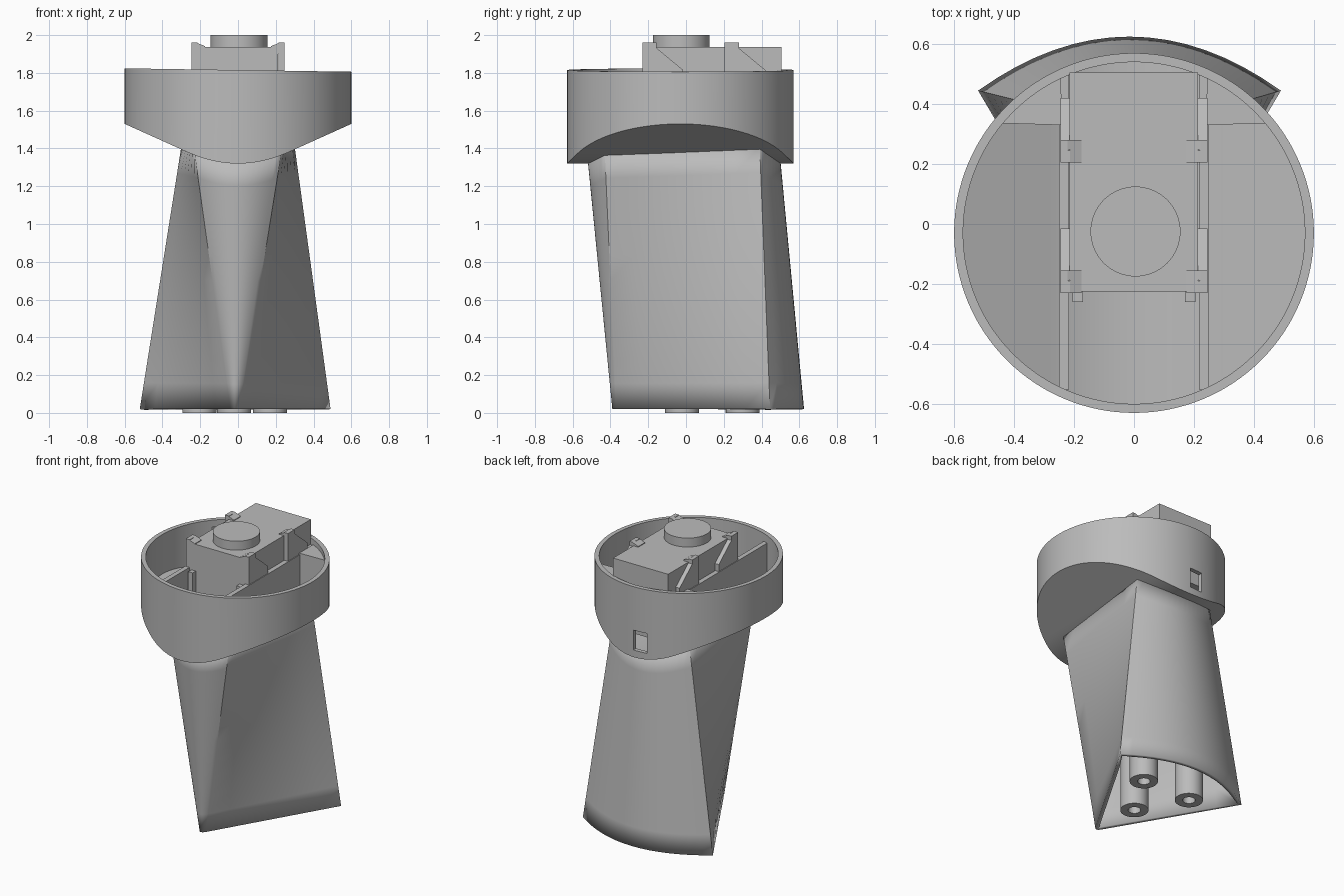
import bpy, bmesh, math
from mathutils import Vector

cube = bpy.data.objects.get("Cube")
if cube:
    bpy.data.objects.remove(cube, do_unlink=True)

grey = bpy.data.materials.new("plain grey")
grey.use_nodes = True
COLOUR = (0.5, 0.5, 0.5, 1)
grey.diffuse_color = COLOUR
grey.node_tree.nodes["Principled BSDF"].inputs["Base Color"].default_value = COLOUR

YC = -0.03          # ring centre in y
R_OUT, R_IN = 0.6, 0.57
SKIN = 0.03


def underside(x):
    """Keel-like underside: rounded in the middle, straight outwards."""
    a = abs(x)
    return 1.32 + 0.84 * a * a if a < 0.28 else 1.386 + 0.45 * (a - 0.28)


def finish(bm, name, smooth=False):
    bmesh.ops.recalc_face_normals(bm, faces=bm.faces)
    mesh = bpy.data.meshes.new(name)
    bm.to_mesh(mesh)
    bm.free()
    mesh.materials.append(grey)
    obj = bpy.data.objects.new(name, mesh)
    bpy.context.collection.objects.link(obj)
    if smooth:
        bpy.ops.object.select_all(action='DESELECT')
        obj.select_set(True)
        bpy.context.view_layer.objects.active = obj
        bpy.ops.object.shade_smooth_by_angle(angle=math.radians(30))
    return obj


def prism(name, low, high):
    """Closed solid between two matching point loops."""
    bm = bmesh.new()
    a = [bm.verts.new(p) for p in low]
    b = [bm.verts.new(p) for p in high]
    bm.faces.new(a)
    bm.faces.new(b)
    for i in range(len(a)):
        j = (i + 1) % len(a)
        bm.faces.new((a[i], a[j], b[j], b[i]))
    return finish(bm, name)


def box(name, x0, x1, y0, y1, z0, z1):
    ring = [(x0, y0), (x1, y0), (x1, y1), (x0, y1)]
    return prism(name, [(x, y, z0) for x, y in ring], [(x, y, z1) for x, y in ring])


def tube(name, x, y, z0, z1, r, hole=0, n=48):
    """Cylinder, with a bore when hole is set."""
    bm = bmesh.new()
    def loop(rad, z):
        return [bm.verts.new((x + rad * math.cos(math.tau * i / n),
                              y + rad * math.sin(math.tau * i / n), z)) for i in range(n)]
    loops = [loop(r, z0), loop(r, z1)]
    if hole:
        loops += [loop(hole, z1), loop(hole, z0)]
        loops.append(loops[0])
    else:
        bm.faces.new(loops[0])
        bm.faces.new(loops[1])
    for a, b in zip(loops, loops[1:]):
        for i in range(n):
            j = (i + 1) % n
            bm.faces.new((a[i], a[j], b[j], b[i]))
    return finish(bm, name, True)


# Round dish: outer and inner walls, rim, keel-shaped underside and floor
def make_dish():
    n = 128
    bm = bmesh.new()

    def loop(r, height):
        out = []
        for i in range(n):
            t = math.tau * i / n
            x = r * math.cos(t)
            out.append(bm.verts.new((x, YC + r * math.sin(t), height(x))))
        return out

    rim = lambda x: 1.815 - 0.015 * x
    loops = [loop(R_OUT, underside), loop(R_OUT, rim), loop(R_IN, rim),
             loop(R_IN, lambda x: underside(x) + SKIN)]
    for a, b in zip(loops, loops[1:]):
        for i in range(n):
            j = (i + 1) % n
            bm.faces.new((a[i], a[j], b[j], b[i]))
    # chord strips close the underside and the floor
    for lp in (loops[0], loops[3]):
        for i in range(n // 2):
            quad = [lp[i], lp[i + 1], lp[(n - i - 1) % n], lp[(n - i) % n]]
            bm.faces.new(list(dict.fromkeys(quad)))
    return finish(bm, "dish", True)


dish = make_dish()

# Small rectangular window through the back of the dish wall
cutter = box("window_cutter", -0.09, 0.01, 0.5, 0.7, 1.37, 1.51)
cutter.hide_render = True
cut = dish.modifiers.new("window", 'BOOLEAN')
cut.object = cutter
cut.solver = 'EXACT'
bpy.context.view_layer.objects.active = dish
bpy.ops.object.modifier_apply(modifier=cut.name)
bpy.data.objects.remove(cutter, do_unlink=True)


# Hollow leg lofted from a broad top section to a wedge at the foot
def section(front_w, front_y, front_b, back_w, back_y, back_b, shift=0, n=16, sides=6):
    pts = []
    for i in range(n + 1):
        t = 2 * i / n - 1
        pts.append(Vector((front_w * t, front_y - front_b * (1 - t * t), 0)))
    a, b = Vector((front_w, front_y, 0)), Vector((back_w, back_y, 0))
    pts += [a.lerp(b, i / sides) for i in range(1, sides)]
    for i in range(n + 1):
        t = 1 - 2 * i / n
        pts.append(Vector((back_w * t, back_y + back_b * (1 - t * t), 0)))
    mirror = lambda p: Vector((-p.x, p.y, 0))
    pts += [mirror(b.lerp(a, i / sides)) for i in range(1, sides)]
    return [p + Vector((shift, 0, 0)) for p in pts]


def make_leg(rows=10):
    foot = section(0.025, -0.37, 0.02, 0.505, 0.445, 0.18, -0.015)
    head = section(0.23, -0.43, 0.09, 0.3, 0.39, 0.11)
    for p in foot:
        p.z = 0.02
    for p in head:
        p.z = underside(p.x) + 0.015
    bm = bmesh.new()
    loops = [[bm.verts.new(a.lerp(b, k / rows)) for a, b in zip(foot, head)]
             for k in range(rows + 1)]
    m = len(foot)
    for a, b in zip(loops, loops[1:]):
        for i in range(m):
            j = (i + 1) % m
            bm.faces.new((a[i], a[j], b[j], b[i]))
    leg = finish(bm, "leg", True)
    wall = leg.modifiers.new("wall", 'SOLIDIFY')
    wall.thickness = 0.025
    wall.offset = -1


make_leg()

# Three hollow posts inside the leg
for i, (x, y) in enumerate([(-0.02, -0.02), (-0.205, 0.3), (0.17, 0.3)]):
    tube(f"inner_post_{i + 1}", x, y, 0.0, underside(x) + 0.01, 0.09, 0.04)

# Partition walls, back ledges, corner posts and clips, on both sides
for s, side in ((1, "left"), (-1, "right")):
    y_front = YC - math.sqrt(R_IN ** 2 - 0.25 ** 2) - 0.01
    box(f"partition_{side}", s * 0.217, s * 0.25, y_front, 0.5,
        underside(0.23) + 0.01, 1.765)

    # ledge: circle segment behind a straight chord
    start = math.asin((0.33 - YC) / R_IN)
    end = math.acos(0.24 / R_IN)
    ring = [(s * 0.24, 0.33)]
    for k in range(13):
        t = start + (end - start) * k / 12
        ring.append((s * 0.58 * math.cos(t), YC + 0.58 * math.sin(t)))
    prism(f"back_ledge_{side}", [(x, y, underside(x) + 0.01) for x, y in ring],
          [(x, y, 1.775) for x, y in ring])

    box(f"corner_post_{side}", s * 0.17, s * 0.205, -0.26, -0.22, 1.36, 1.75)

    for y, place in ((-0.23, "front"), (0.205, "back")):
        # sloping fin
        fin = [(y, 1.45), (y, 1.96), (y + 0.04, 1.96), (y + 0.215, 1.815), (y + 0.215, 1.45)]
        prism(f"clip_fin_{place}_{side}", [(s * 0.214, a, z) for a, z in fin],
              [(s * 0.245, a, z) for a, z in fin])
        # hook gripping the top of the body
        hook = [(0.245, 1.9), (0.245, 1.96), (0.222, 1.96), (0.175, 1.942), (0.175, 1.9)]
        prism(f"clip_hook_{place}_{side}", [(s * x, y, z) for x, z in hook],
              [(s * x, y + 0.075, z) for x, z in hook])

# Held body with its round button
box("held_body", -0.215, 0.213, -0.225, 0.505, 1.45, 1.937)
tube("button", 0.005, -0.025, 1.92, 2.0, 0.15, n=64)
